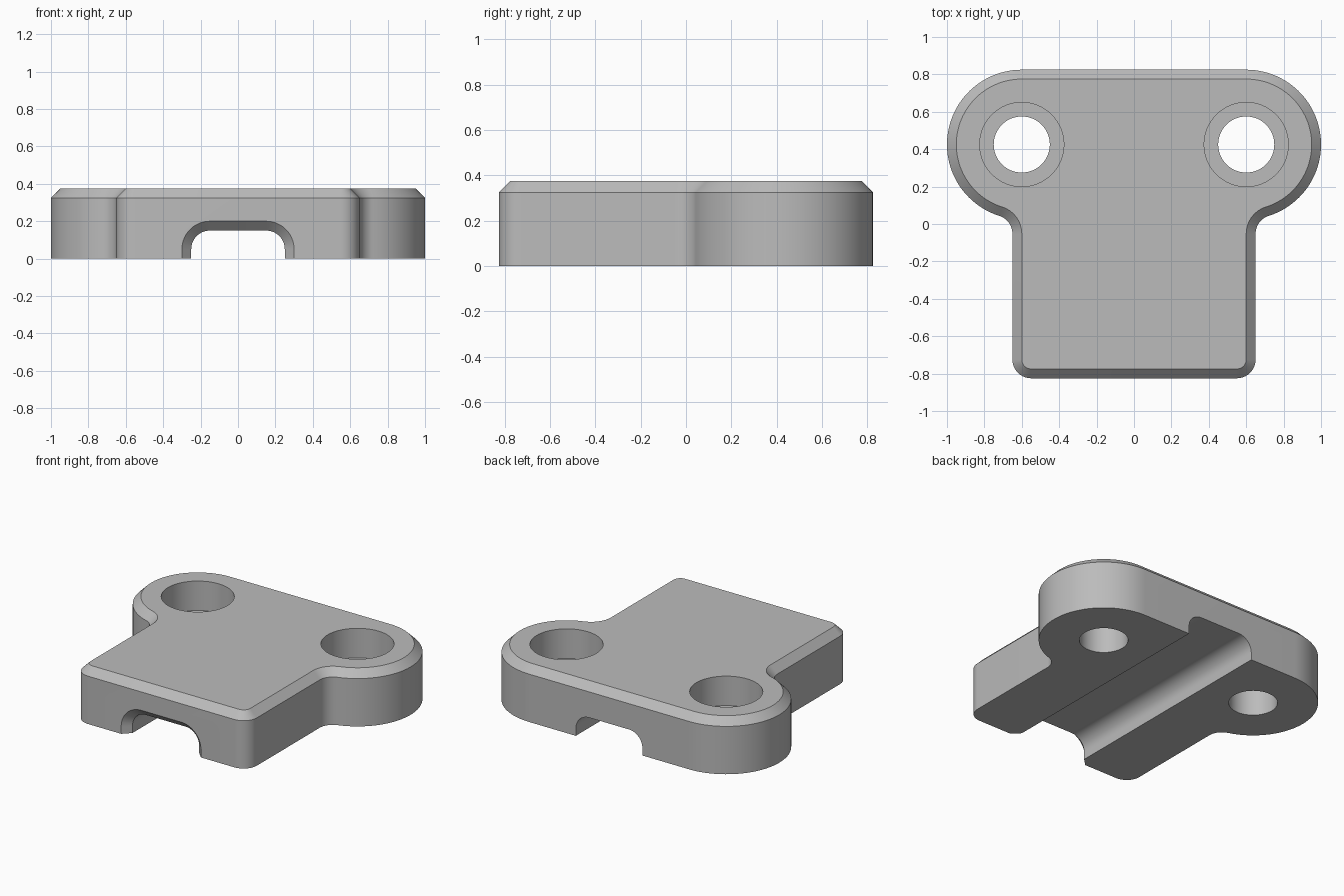
import bpy, bmesh, math

if "Cube" in bpy.data.objects:
    bpy.data.objects.remove(bpy.data.objects["Cube"])

TOP, BEVEL = 0.375, 0.05
HOLE_X, HOLE_Y = 0.6, 0.425

grey = bpy.data.materials.new("plain_grey")
grey.diffuse_color = (0.5, 0.5, 0.5, 1)
grey.use_nodes = True
grey.node_tree.nodes["Principled BSDF"].inputs["Base Color"].default_value = grey.diffuse_color


def arc(cx, cy, r, a0, a1, n):
    """Points on an arc, angles in radians."""
    return [(cx + r * math.cos(a0 + (a1 - a0) * i / n),
             cy + r * math.sin(a0 + (a1 - a0) * i / n)) for i in range(n + 1)]


def loft(name, rings):
    """Closed solid through rings of equal point count, capped at both ends."""
    bm = bmesh.new()
    vs = [[bm.verts.new(p) for p in ring] for ring in rings]
    n = len(vs[0])
    for a, b in zip(vs, vs[1:]):
        for i in range(n):
            j = (i + 1) % n
            bm.faces.new((a[i], a[j], b[j], b[i]))
    bm.faces.new(vs[0])
    bm.faces.new(vs[-1])
    bmesh.ops.recalc_face_normals(bm, faces=bm.faces)
    mesh = bpy.data.meshes.new(name)
    bm.to_mesh(mesh)
    bm.free()
    mesh.materials.append(grey)
    obj = bpy.data.objects.new(name, mesh)
    bpy.context.collection.objects.link(obj)
    return obj


def outline(d):
    """Plate outline moved inward by d: front corner, neck fillet, ear, mirrored."""
    neck_y = HOLE_Y - math.sqrt(0.5 ** 2 - 0.15 ** 2)
    t = math.atan2(HOLE_Y - neck_y, -0.15)  # from fillet centre to ear centre
    half = arc(0.55, -0.725, 0.1 - d, -math.pi / 2, 0, 10)
    half += arc(0.75, neck_y, 0.1 + d, math.pi, t, 12)
    half += arc(HOLE_X, HOLE_Y, 0.4 - d, t - math.pi, math.pi / 2, 48)[1:]
    return half + [(-x, y) for x, y in reversed(half)]


def channel(d, y):
    """Round-shouldered channel section, grown outward by d."""
    half = [(0.25 + d, -0.1)] + arc(0.15, 0.05, 0.1 + d, 0, math.pi / 2, 14)
    return [(x, y, z) for x, z in half + [(-x, z) for x, z in reversed(half)]]


# plate with chamfered top rim
plate = loft("mounting_plate", [
    [(x, y, z) for x, y in outline(d)]
    for d, z in ((0, 0), (0, TOP - BEVEL), (BEVEL, TOP))])

# underside channel, flared at the front mouth
cutters = [loft("channel_cutter", [channel(0.06, -0.835), channel(0, -0.775),
                                   channel(0, 0.9)])]

# stepped screw holes
for side, label in ((-1, "left"), (1, "right")):
    rings = [[(x, y, z) for x, y in arc(side * HOLE_X, HOLE_Y, r, 0, 2 * math.pi, 64)[:-1]]
             for r, z in ((0.15, -0.1), (0.15, 0.175), (0.225, 0.175), (0.225, 0.5))]
    cutters.append(loft(label + "_hole_cutter", rings))

bpy.context.view_layer.objects.active = plate
plate.select_set(True)
for c in cutters:
    mod = plate.modifiers.new("cut", 'BOOLEAN')
    mod.operation, mod.solver, mod.object = 'DIFFERENCE', 'EXACT', c
    bpy.ops.object.modifier_apply(modifier=mod.name)
for c in cutters:
    bpy.data.objects.remove(c, do_unlink=True)

bpy.ops.object.shade_smooth_by_angle(angle=math.radians(30))
